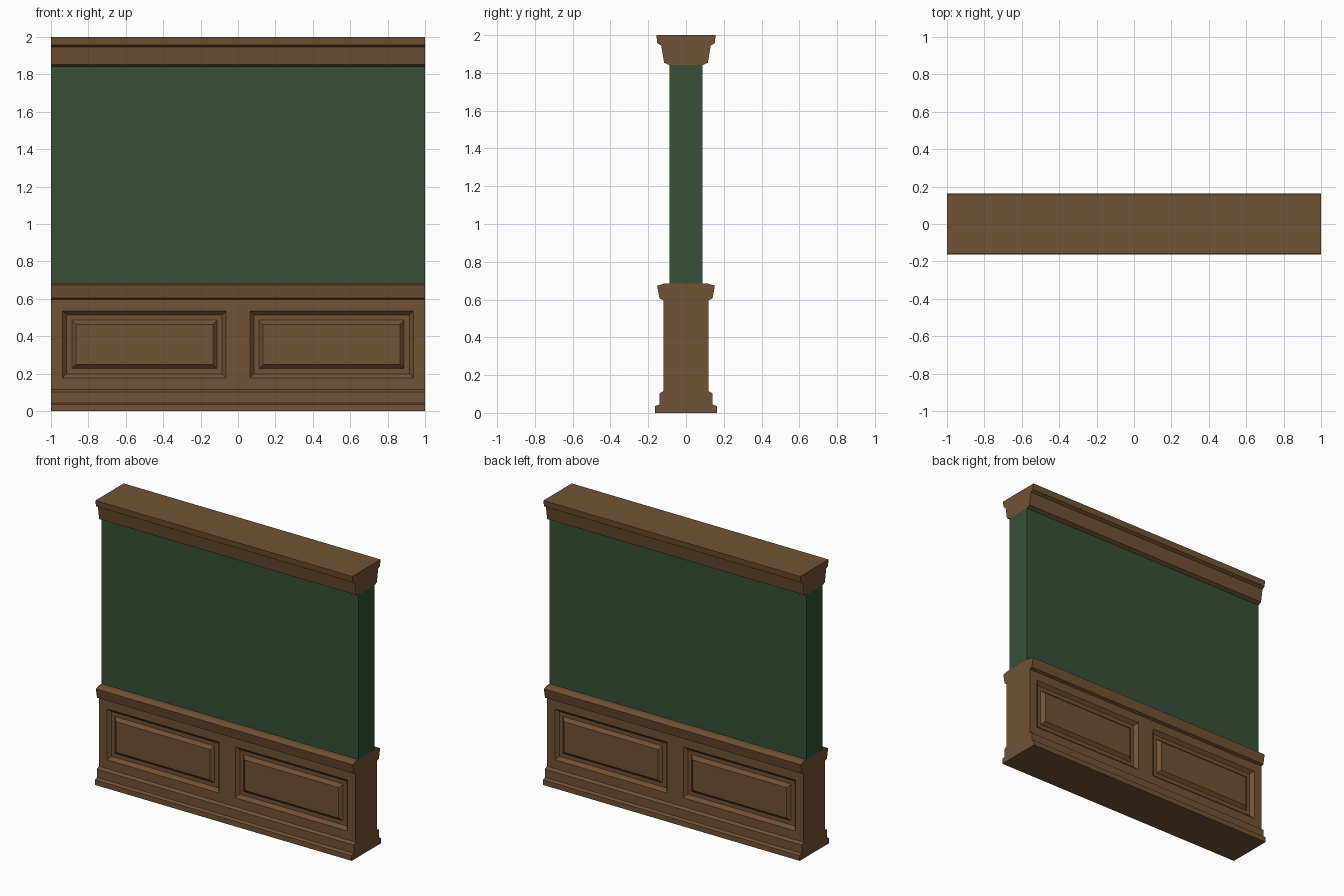
import bpy, bmesh
from mathutils import Vector

if "Cube" in bpy.data.objects:
    bpy.data.objects.remove(bpy.data.objects["Cube"])


def material(name, rgb):
    m = bpy.data.materials.new(name)
    m.diffuse_color = (*rgb, 1)
    m.use_nodes = True
    m.node_tree.nodes["Principled BSDF"].inputs["Base Color"].default_value = m.diffuse_color
    return m


wood = material("brown wood", (0.165, 0.084, 0.035))
green = material("green wall paint", (0.039, 0.08, 0.039))


def extrude_profile(half):
    """Mirror a (half depth, height) profile and run it along x."""
    loop = [(y, z) for y, z in half] + [(-y, z) for y, z in reversed(half)]
    bm = bmesh.new()
    face = bm.faces.new([bm.verts.new((-1, y, z)) for y, z in loop])
    ext = bmesh.ops.extrude_face_region(bm, geom=[face])
    verts = [v for v in ext["geom"] if isinstance(v, bmesh.types.BMVert)]
    bmesh.ops.translate(bm, verts=verts, vec=(2, 0, 0))
    bmesh.ops.recalc_face_normals(bm, faces=bm.faces[:])
    return bm


def finish(bm, name, mat):
    me = bpy.data.meshes.new(name)
    bm.to_mesh(me)
    bm.free()
    me.materials.append(mat)
    bpy.context.collection.objects.link(bpy.data.objects.new(name, me))


# Wainscot: skirting, flat dado and chair rail in one profile
bm = extrude_profile([(0.163, 0), (0.163, 0.036), (0.14, 0.044), (0.14, 0.103),
                      (0.12, 0.115), (0.12, 0.597), (0.14, 0.605),
                      (0.153, 0.673), (0.118, 0.684)])

# Cut panel outlines into the dado, on both sides
cuts = [((x, 0, 0), (1, 0, 0)) for x in (-0.938, -0.063, 0.063, 0.938)]
cuts += [((0, 0, z), (0, 0, 1)) for z in (0.177, 0.536)]
for co, no in cuts:
    bmesh.ops.bisect_plane(bm, geom=bm.verts[:] + bm.edges[:] + bm.faces[:],
                           plane_co=Vector(co), plane_no=Vector(no))
bm.normal_update()
panels = []
for f in bm.faces:
    c = f.calc_center_median()
    if abs(f.normal.y) > 0.99 and 0.2 < c.z < 0.5 and 0.3 < abs(c.x) < 0.7:
        panels.append(f)

# Sloped groove, flat groove floor, raised field
for width, depth in ((0.022, -0.022), (0.028, 0), (0.022, 0.022)):
    bmesh.ops.inset_individual(bm, faces=panels, thickness=width, depth=depth,
                               use_even_offset=True)
finish(bm, "panelled_wainscot", wood)

# Painted wall
finish(extrude_profile([(0.088, 0.684), (0.088, 1.842)]), "upper_wall", green)

# Crown moulding
finish(extrude_profile([(0.09, 1.842), (0.116, 1.854), (0.131, 1.945),
                        (0.152, 1.957), (0.157, 2.0)]), "crown_moulding", wood)
